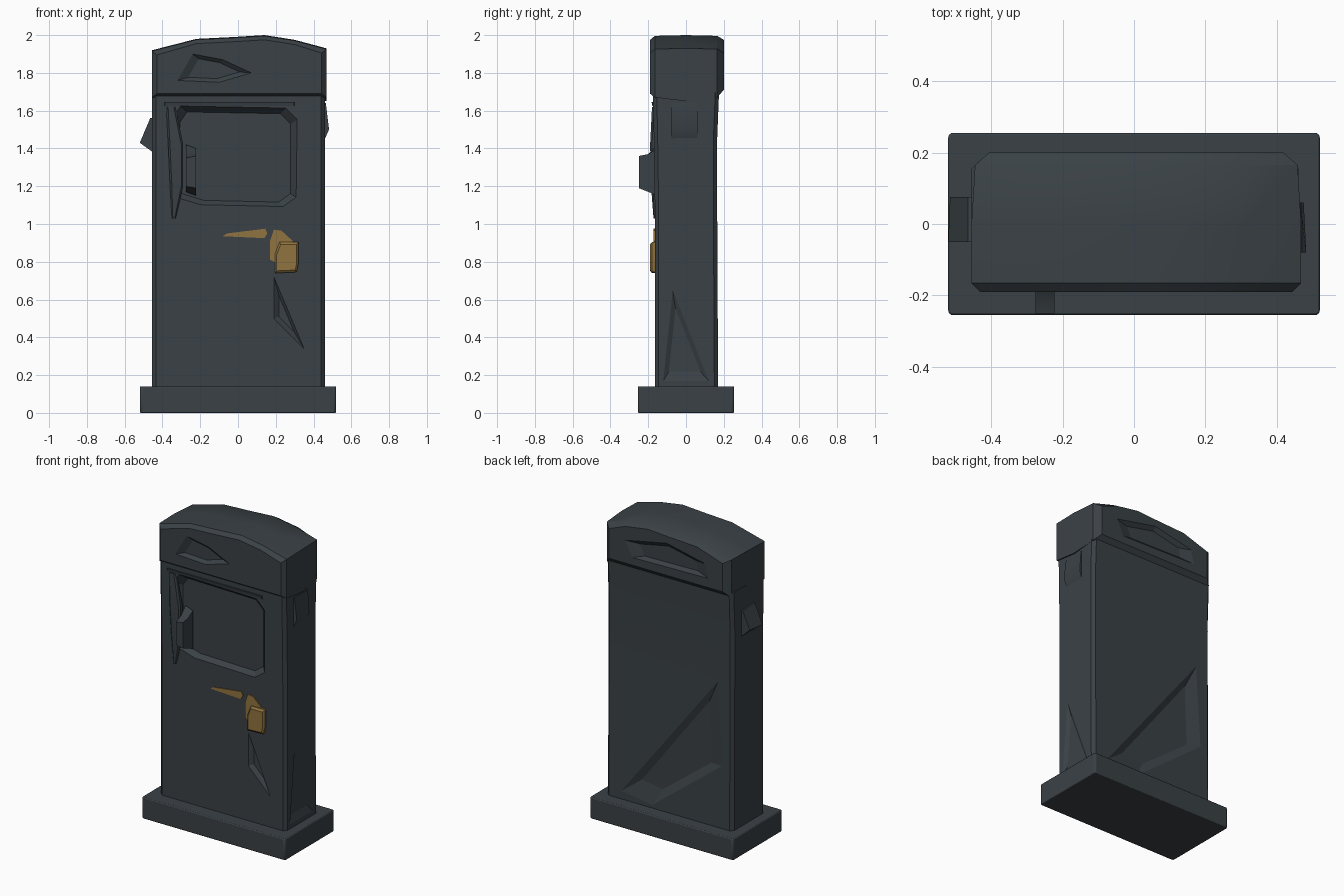
import bpy, bmesh, math
from mathutils import Vector

cube = bpy.data.objects.get("Cube")
if cube:
    bpy.data.objects.remove(cube, do_unlink=True)


def material(name, rgb):
    m = bpy.data.materials.new(name)
    m.use_nodes = True
    m.diffuse_color = (*rgb, 1)
    m.node_tree.nodes["Principled BSDF"].inputs["Base Color"].default_value = (*rgb, 1)
    return m


SLATE = material("dark slate", (0.042, 0.053, 0.06))
GOLD = material("old gold", (0.28, 0.17, 0.05))


def finish(name, bm, mat):
    bmesh.ops.recalc_face_normals(bm, faces=bm.faces)
    me = bpy.data.meshes.new(name)
    bm.to_mesh(me)
    bm.free()
    me.materials.append(mat)
    ob = bpy.data.objects.new(name, me)
    bpy.context.collection.objects.link(ob)
    return ob


def loft(name, axis, rings, mat=SLATE):
    """Skin a run of (position, outline) rings along an axis."""
    bm = bmesh.new()
    loops = []
    for d, pts in rings:
        place = {"x": lambda a, b: (d, a, b), "y": lambda a, b: (a, d, b),
                 "z": lambda a, b: (a, b, d)}[axis]
        loops.append([bm.verts.new(place(a, b)) for a, b in pts])
    for lo, hi in zip(loops, loops[1:]):
        n = len(lo)
        for i in range(n):
            bm.faces.new((lo[i], lo[(i + 1) % n], hi[(i + 1) % n], hi[i]))
    bm.faces.new(loops[0])
    bm.faces.new(loops[-1])
    return finish(name, bm, mat)


def rect(x0, x1, y0, y1, c=0.02):
    """Rectangle with clipped corners."""
    return [(x0 + c, y0), (x1 - c, y0), (x1, y0 + c), (x1, y1 - c),
            (x1 - c, y1), (x0 + c, y1), (x0, y1 - c), (x0, y0 + c)]


def shrink(pts, f):
    cx = sum(p[0] for p in pts) / len(pts)
    cy = sum(p[1] for p in pts) / len(pts)
    return [(cx + (a - cx) * f, cy + (b - cy) * f) for a, b in pts]


def carve(target, name, axis, surface, depth, pts, f=0.7):
    """Cut a dent with sloping sides; depth is signed, going into the target."""
    cutter = loft(name, axis, [(surface - depth, shrink(pts, 2 - f)),
                               (surface + depth, shrink(pts, f))])
    cutter.hide_render = True
    cutter.hide_set(True)
    mod = target.modifiers.new(name, "BOOLEAN")
    mod.operation, mod.object, mod.solver = "DIFFERENCE", cutter, "EXACT"


def bevel(ob, width):
    mod = ob.modifiers.new("soft edges", "BEVEL")
    mod.width, mod.segments, mod.limit_method = width, 2, "ANGLE"


# Plinth
base = loft("plinth", "z", [(0.0, rect(-0.52, 0.52, -0.255, 0.255, 0.008)),
                            (0.14, rect(-0.52, 0.52, -0.255, 0.255, 0.008))])
bevel(base, 0.008)

# Cabinet, slightly thicker towards the head
body = loft("cabinet", "z", [
    (0.13, rect(-0.455, 0.46, -0.165, 0.17)),
    (1.1, rect(-0.455, 0.46, -0.165, 0.165)),
    (1.45, rect(-0.455, 0.46, -0.17, 0.165)),
    (1.7, rect(-0.455, 0.46, -0.175, 0.175))])
carve(body, "display_recess", "y", -0.168, 0.035,
      [(-0.33, 1.14), (-0.2, 1.1), (0.24, 1.09), (0.31, 1.14),
       (0.31, 1.55), (0.25, 1.61), (-0.3, 1.62), (-0.34, 1.56)], 0.9)
carve(body, "nozzle_dent", "y", -0.165, 0.02,
      [(0.19, 0.72), (0.35, 0.34), (0.19, 0.5)], 0.5)
carve(body, "back_dent", "y", 0.168, -0.02,
      [(0.34, 0.2), (-0.36, 1.12), (-0.38, 0.55), (0.12, 0.17)])
carve(body, "side_dent", "x", 0.46, -0.015,
      [(-0.12, 0.17), (0.12, 0.17), (-0.07, 0.65)])

# Arched head, waisted at the bottom and clipped at the ends
arch = [(-0.455, 1.92), (-0.22, 1.98), (-0.02, 1.99), (0.14, 2.0),
        (0.3, 1.975), (0.468, 1.93)]


def head_outline(inset, drop, foot):
    return [(-0.455 + inset, foot)] + [
        (max(-0.455 + inset, min(0.468 - inset, x)), z - drop) for x, z in arch
    ] + [(0.468 - inset, foot)]


head = loft("head", "y", [
    (-0.19, head_outline(0.025, 0.025, 1.69)),
    (-0.165, head_outline(0.0, 0.004, 1.67)),
    (0.0, head_outline(0.0, 0.0, 1.65)),
    (0.165, head_outline(0.01, 0.004, 1.67)),
    (0.2, head_outline(0.05, 0.025, 1.71))])
carve(head, "sign_dent", "y", -0.19, 0.02,
      [(-0.32, 1.76), (-0.1, 1.75), (0.07, 1.8), (-0.08, 1.87), (-0.24, 1.9)])
carve(head, "back_sign_dent", "y", 0.2, -0.02,
      [(-0.3, 1.77), (0.25, 1.76), (0.3, 1.86), (0.0, 1.92), (-0.28, 1.86)])

# Lintel strip and slot above the recess
lintel = loft("lintel", "z", [(1.625, rect(-0.39, 0.3, -0.178, -0.16, 0.004)),
                              (1.645, rect(-0.39, 0.3, -0.182, -0.16, 0.004))])

# Upright holder and projecting handle at the recess edge
holder = loft("nozzle_holder", "z", [
    (1.03, rect(-0.35, -0.33, -0.172, -0.15, 0.005)),
    (1.2, rect(-0.36, -0.29, -0.185, -0.15, 0.01)),
    (1.42, rect(-0.37, -0.29, -0.19, -0.15, 0.01)),
    (1.62, rect(-0.38, -0.33, -0.18, -0.15, 0.01))])
handle = loft("handle", "x", [
    (-0.275, [(-0.15, 1.17), (-0.25, 1.2), (-0.25, 1.35), (-0.2, 1.37), (-0.15, 1.42)]),
    (-0.222, [(-0.15, 1.15), (-0.25, 1.19), (-0.25, 1.36), (-0.2, 1.37), (-0.15, 1.4)])])

# Side lugs
lug = loft("right_lug", "y", [
    (-0.05, [(-0.45, 1.38), (-0.52, 1.43), (-0.465, 1.56), (-0.45, 1.56)]),
    (0.075, [(-0.45, 1.38), (-0.515, 1.44), (-0.465, 1.55), (-0.45, 1.55)])])
small_lug = loft("left_lug", "y", [
    (-0.08, [(0.455, 1.44), (0.482, 1.5), (0.465, 1.64), (0.455, 1.64)]),
    (0.06, [(0.455, 1.44), (0.475, 1.5), (0.465, 1.64), (0.455, 1.64)])])

# Gold latch, its upper tab and the tapered strip
latch_pts = [(0.195, 0.74), (0.31, 0.745), (0.32, 0.79), (0.32, 0.905), (0.22, 0.905), (0.195, 0.84)]
latch = loft("latch", "y", [(-0.155, latch_pts), (-0.18, latch_pts),
                            (-0.19, shrink(latch_pts, 0.85))], GOLD)
tab_pts = [(0.17, 0.81), (0.21, 0.79), (0.29, 0.91), (0.23, 0.965), (0.19, 0.97), (0.17, 0.91)]
tab = loft("latch_tab", "y", [(-0.155, tab_pts), (-0.172, tab_pts)], GOLD)
strip_pts = [(-0.08, 0.935), (0.14, 0.925), (0.155, 0.95), (0.145, 0.975), (-0.06, 0.95)]
strip = loft("gold_strip", "y", [(-0.155, strip_pts), (-0.171, strip_pts)], GOLD)

# Smooth shading with crisp edges
parts = [base, body, head, lintel, holder, handle, lug, small_lug, latch, tab, strip]
bpy.ops.object.select_all(action="DESELECT")
for ob in parts:
    ob.select_set(True)
bpy.context.view_layer.objects.active = body
bpy.ops.object.shade_smooth_by_angle(angle=math.radians(35))
